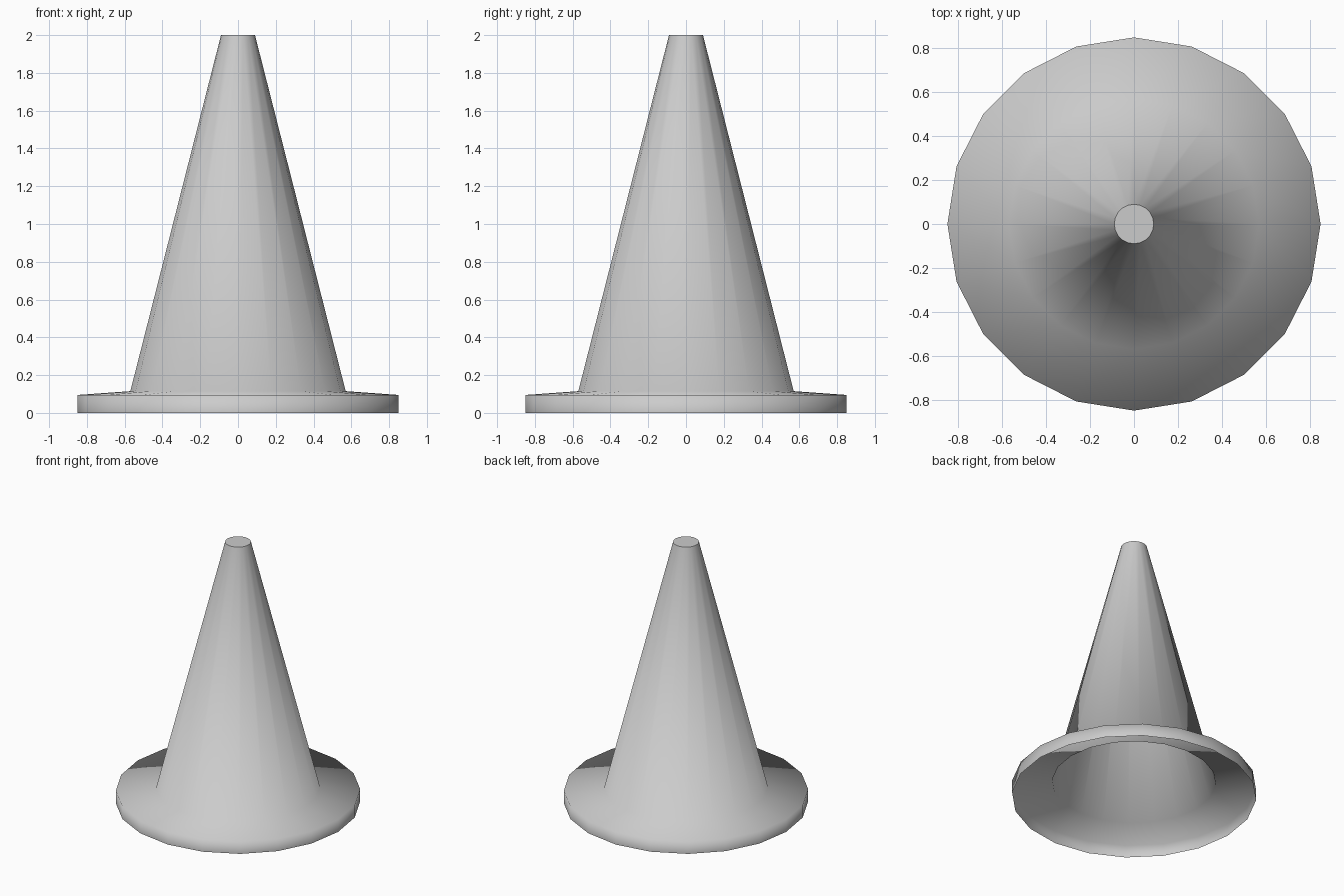
import bpy
import bmesh
from math import cos, sin, tau

SIDES = 20

default = bpy.data.objects.get("Cube")
if default:
    bpy.data.objects.remove(default, do_unlink=True)

# Plain grey material
grey = bpy.data.materials.new("plain_grey")
grey.use_nodes = True
colour = (0.6, 0.6, 0.6, 1)
grey.diffuse_color = colour
grey.node_tree.nodes["Principled BSDF"].inputs["Base Color"].default_value = colour


def lathe(name, profile, cap_top):
    """Revolve (radius, height) points into an open-bottomed smooth shell."""
    bm = bmesh.new()
    rings = [[bm.verts.new((r * cos(tau * i / SIDES), r * sin(tau * i / SIDES), z))
              for i in range(SIDES)] for r, z in profile]
    for low, high in zip(rings, rings[1:]):
        for i in range(SIDES):
            j = (i + 1) % SIDES
            face = bm.faces.new((low[i], low[j], high[j], high[i]))
            face.smooth = True
    if cap_top:
        cap = bm.faces.new(rings[-1])
        for edge in cap.edges:
            edge.smooth = False
    mesh = bpy.data.meshes.new(name)
    bm.to_mesh(mesh)
    bm.free()
    mesh.materials.append(grey)
    obj = bpy.data.objects.new(name, mesh)
    bpy.context.collection.objects.link(obj)
    return obj


# Rim wall, gently sloping flange, tapered body and flat tip; hollow underneath
lathe("traffic_cone", [(0.85, 0), (0.85, 0.095), (0.57, 0.115), (0.09, 2)], cap_top=True)
